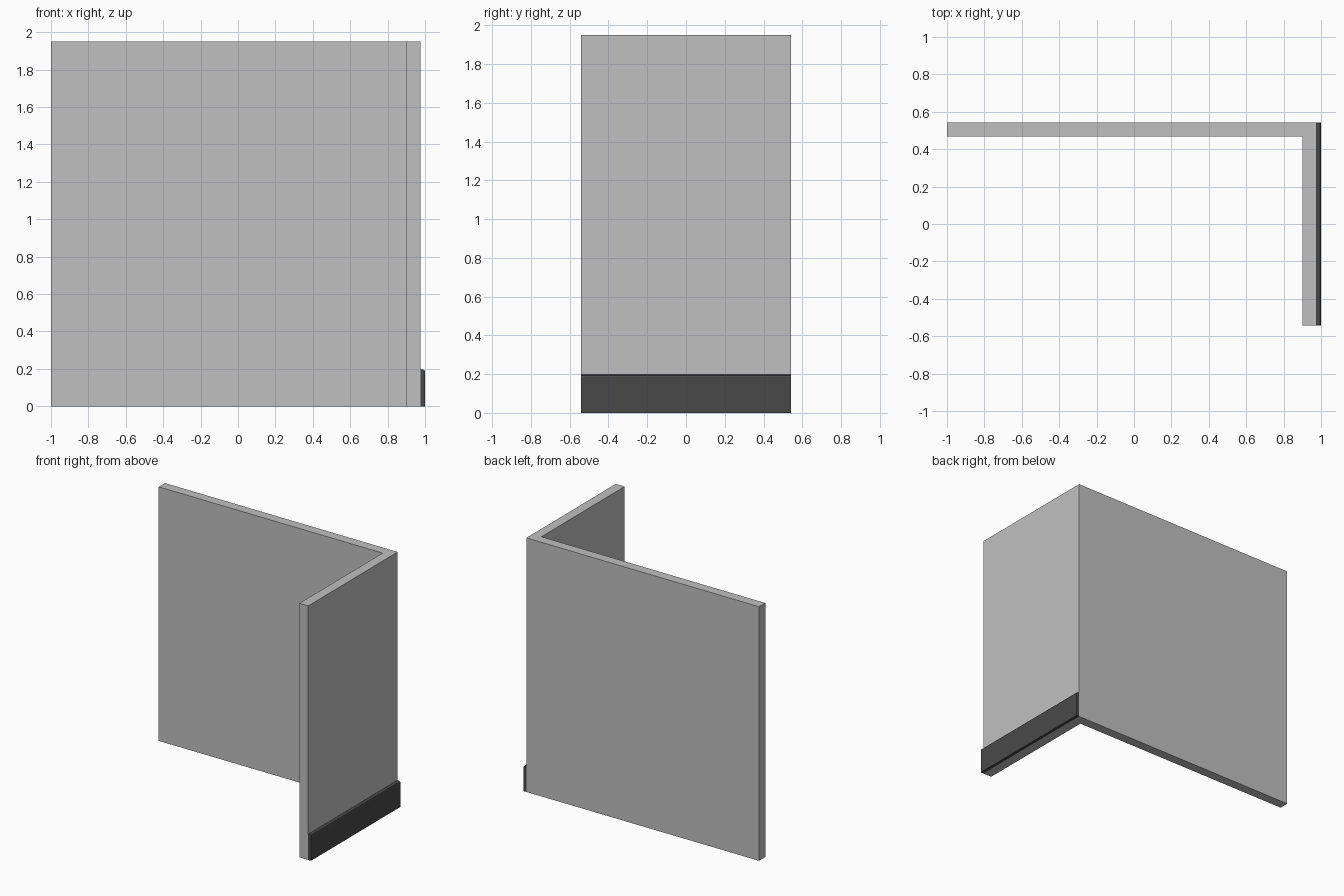
import bpy, bmesh

if "Cube" in bpy.data.objects:
    bpy.data.objects.remove(bpy.data.objects["Cube"])


def material(name, value):
    m = bpy.data.materials.new(name)
    m.diffuse_color = (value, value, value, 1)
    m.use_nodes = True
    m.node_tree.nodes["Principled BSDF"].inputs["Base Color"].default_value = m.diffuse_color
    return m


def extrude_profile(name, points, direction, mat):
    """Extrude a closed 3D outline along a direction into a solid."""
    bm = bmesh.new()
    face = bm.faces.new([bm.verts.new(p) for p in points])
    new = bmesh.ops.extrude_face_region(bm, geom=[face])["geom"]
    verts = [g for g in new if isinstance(g, bmesh.types.BMVert)]
    bmesh.ops.translate(bm, verts=verts, vec=direction)
    bmesh.ops.recalc_face_normals(bm, faces=bm.faces)
    mesh = bpy.data.meshes.new(name)
    bm.to_mesh(mesh)
    bm.free()
    mesh.materials.append(mat)
    obj = bpy.data.objects.new(name, mesh)
    bpy.context.collection.objects.link(obj)
    return obj


wall_grey = material("wall_grey", 0.53)
dark_grey = material("baseboard_dark_grey", 0.066)

D = 0.542        # half depth
T = 0.075        # wall thickness
X = 0.976        # outer face of the side wall

# L-shaped corner wall
outline = [(-1, D), (-1, D - T), (X - T, D - T), (X - T, -D), (X, -D), (X, D)]
extrude_profile("corner_wall", [(x, y, 0) for x, y in outline], (0, 0, 1.95), wall_grey)

# Baseboard with a bevelled top along the outside of the side wall
section = [(X, 0), (1, 0), (1, 0.186), (0.997, 0.193), (0.99, 0.197), (X, 0.198)]
extrude_profile("baseboard", [(x, -D, z) for x, z in section], (0, 2 * D, 0), dark_grey)
